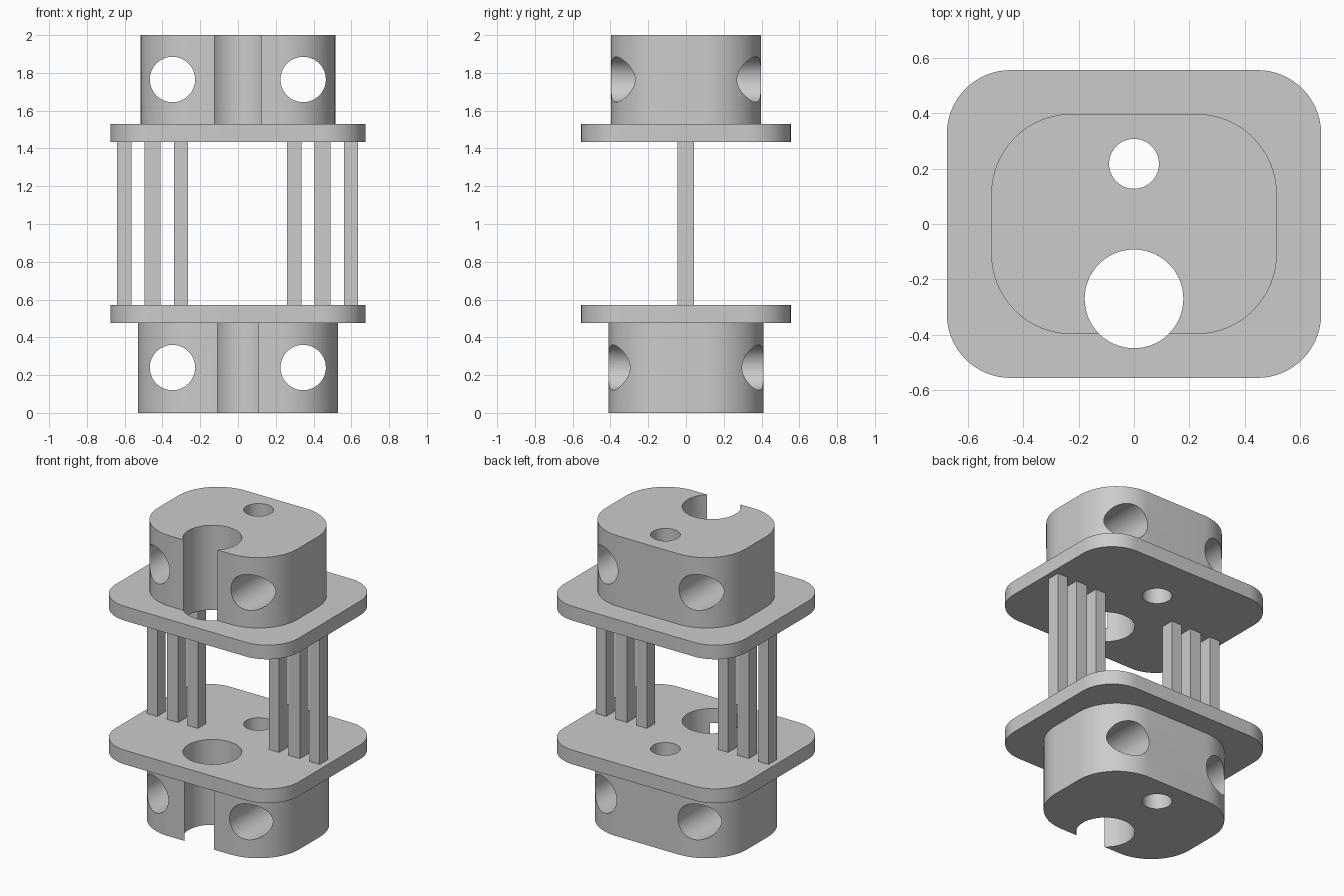
import bpy, bmesh, math

cube = bpy.data.objects.get("Cube")
if cube:
    bpy.data.objects.remove(cube)

grey = bpy.data.materials.new("plain grey")
grey.use_nodes = True
colour = (0.6, 0.6, 0.6, 1)
grey.diffuse_color = colour
grey.node_tree.nodes["Principled BSDF"].inputs["Base Color"].default_value = colour


def make_object(name, bm):
    bmesh.ops.recalc_face_normals(bm, faces=bm.faces)
    mesh = bpy.data.meshes.new(name)
    bm.to_mesh(mesh)
    bm.free()
    mesh.materials.append(grey)
    obj = bpy.data.objects.new(name, mesh)
    bpy.context.collection.objects.link(obj)
    return obj


def extrude(name, outline, bottom, top):
    bm = bmesh.new()
    face = bm.faces.new([bm.verts.new((x, y, bottom)) for x, y in outline])
    up = bmesh.ops.extrude_face_region(bm, geom=[face])["geom"]
    verts = [v for v in up if isinstance(v, bmesh.types.BMVert)]
    bmesh.ops.translate(bm, verts=verts, vec=(0, 0, top - bottom))
    return make_object(name, bm)


def rounded_slab(name, half_x, half_y, radius, bottom, top, steps=16):
    outline = []
    for quarter, (sx, sy) in enumerate([(1, 1), (-1, 1), (-1, -1), (1, -1)]):
        for i in range(steps + 1):
            a = (quarter + i / steps) * math.pi / 2
            outline.append((sx * (half_x - radius) + radius * math.cos(a),
                            sy * (half_y - radius) + radius * math.sin(a)))
    return extrude(name, outline, bottom, top)


def cylinder_cutter(name, location, radius, along_y=False):
    bpy.ops.mesh.primitive_cylinder_add(
        vertices=64, radius=radius, depth=4 if not along_y else 2,
        location=location, rotation=(math.pi / 2 if along_y else 0, 0, 0))
    obj = bpy.context.object
    obj.name = name
    obj.data.materials.append(grey)
    obj.hide_render = True
    return obj


def cut(obj, cutters):
    bpy.context.view_layer.objects.active = obj
    for cutter in cutters:
        mod = obj.modifiers.new("hole", "BOOLEAN")
        mod.operation = "DIFFERENCE"
        mod.solver = "EXACT"
        mod.object = cutter
        bpy.ops.object.modifier_apply(modifier=mod.name)
    bpy.ops.object.select_all(action="DESELECT")
    obj.select_set(True)
    bpy.ops.object.shade_smooth_by_angle(angle=math.radians(30))


# Vertical bores through both ends
bores = [cylinder_cutter("large_bore_cutter", (0, -0.27, 1), 0.178),
         cylinder_cutter("small_bore_cutter", (0, 0.217, 1), 0.09)]
cutters = list(bores)

# End blocks with two cross holes each, and their flanges
ends = [("lower", 0.53, 0.41, 0.3, 0, 0.475, 0.24, 0.475, 0.57),
        ("upper", 0.515, 0.397, 0.29, 1.53, 2, 1.765, 1.435, 1.53)]
for name, hx, hy, r, bottom, top, hole_z, flange_bottom, flange_top in ends:
    block = rounded_slab(name + "_block", hx, hy, r, bottom, top)
    cross = [cylinder_cutter(name + "_cross_hole_cutter", (x, 0, hole_z), 0.12, True)
             for x in (-0.347, 0.345)]
    cut(block, bores + cross)
    cutters += cross
    flange = rounded_slab(name + "_flange", 0.675, 0.555, 0.23,
                          flange_bottom, flange_top)
    cut(flange, bores)

# Square posts in two rows of three
for side, sign in (("left", 1), ("right", -1)):
    for i, (x, half) in enumerate([(0.3, 0.038), (0.45, 0.042), (0.6, 0.038)]):
        cx = sign * x - 0.002
        extrude(f"{side}_post_{i + 1}",
                [(cx - half, -0.046), (cx + half, -0.046),
                 (cx + half, 0.042), (cx - half, 0.042)], 0.57, 1.435)

for cutter in cutters:
    bpy.data.objects.remove(cutter)
